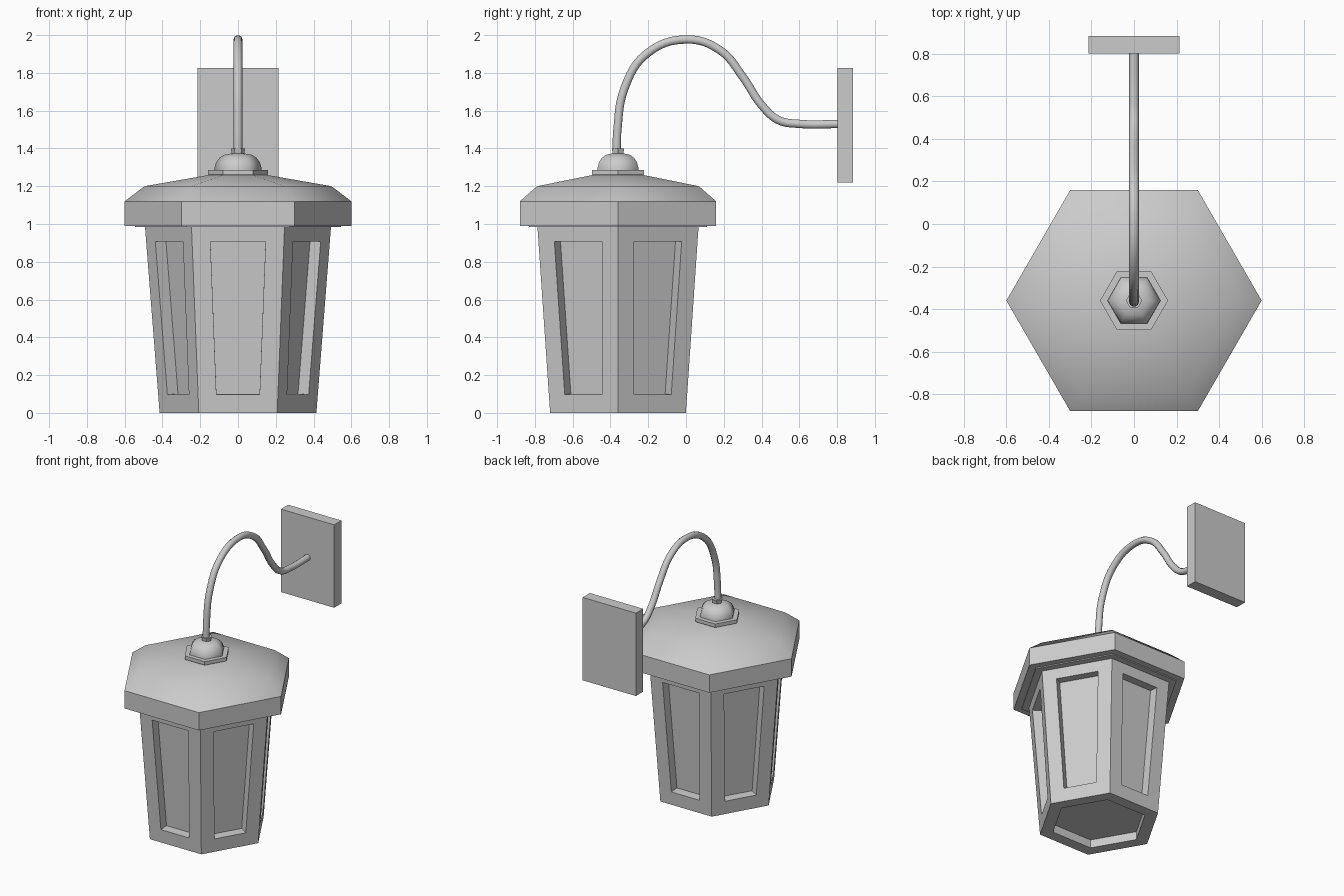
import bpy, bmesh, math
from mathutils import Vector

if "Cube" in bpy.data.objects:
    bpy.data.objects.remove(bpy.data.objects["Cube"])

CY = -0.36  # lantern axis offset in y


def finish(bm, name):
    bmesh.ops.recalc_face_normals(bm, faces=bm.faces)
    me = bpy.data.meshes.new(name)
    bm.to_mesh(me)
    bm.free()
    ob = bpy.data.objects.new(name, me)
    bpy.context.collection.objects.link(ob)
    return ob


def smooth(ob, degrees):
    bpy.ops.object.select_all(action='DESELECT')
    ob.select_set(True)
    bpy.context.view_layer.objects.active = ob
    bpy.ops.object.shade_smooth_by_angle(angle=math.radians(degrees))


def hex_stack(profile):
    """Six-sided solid from (radius, z) pairs, closed at both ends."""
    bm = bmesh.new()
    rings = []
    for r, z in profile:
        angles = [math.radians(60 * i) for i in range(6)]
        rings.append([bm.verts.new((r * math.cos(a), CY + r * math.sin(a), z)) for a in angles])
    for a, b in zip(rings, rings[1:]):
        for i in range(6):
            j = (i + 1) % 6
            bm.faces.new((a[i], a[j], b[j], b[i]))
    bm.faces.new(rings[0][::-1])
    bm.faces.new(rings[-1])
    bmesh.ops.recalc_face_normals(bm, faces=bm.faces)
    return bm


def recess(bm, faces, border, depth):
    """Inset each face and push it straight in."""
    for f in faces:
        n = f.normal.copy()
        bmesh.ops.inset_individual(bm, faces=[f], thickness=border, use_even_offset=True)
        inner = bmesh.ops.extrude_discrete_faces(bm, faces=[f])['faces'][0]
        bmesh.ops.translate(bm, verts=inner.verts, vec=-n * depth)


# tapered body with six recessed panes and a recessed underside
bm = hex_stack([(0.415, 0.0), (0.494, 1.005)])
bm.normal_update()
sides = [f for f in bm.faces if abs(f.normal.z) < 0.5]
base = [f for f in bm.faces if f.normal.z < -0.5]
recess(bm, sides, 0.097, 0.065)
recess(bm, base, 0.08, 0.06)
finish(bm, "lantern_body")

# roof with upright rim, and the thin lip beneath it
roof = finish(hex_stack([(0.6, 0.99), (0.6, 1.12), (0.495, 1.20), (0.14, 1.262)]), "roof")
smooth(roof, 40)
finish(hex_stack([(0.545, 0.983), (0.545, 1.0)]), "roof_lip")

# finial: plate, dome and collar
finish(hex_stack([(0.15, 1.25), (0.16, 1.265), (0.16, 1.287)]), "finial_plate")
dome = finish(hex_stack([(0.125, 1.28), (0.124, 1.30), (0.115, 1.328), (0.098, 1.35),
                         (0.075, 1.366), (0.03, 1.374)]), "finial_dome")
smooth(dome, 65)
finish(hex_stack([(0.03, 1.36), (0.038, 1.40)]), "finial_collar")

# curved hanging arm
path = [(-0.367, 1.375), (-0.363, 1.50), (-0.325, 1.72), (-0.21, 1.90), (0.0, 1.977),
        (0.18, 1.92), (0.30, 1.78), (0.40, 1.63), (0.49, 1.55), (0.60, 1.53), (0.83, 1.53)]
cu = bpy.data.curves.new("arm", 'CURVE')
cu.dimensions = '3D'
cu.bevel_depth = 0.023
cu.bevel_resolution = 3
cu.resolution_u = 6
cu.use_fill_caps = True
sp = cu.splines.new('BEZIER')
sp.bezier_points.add(len(path) - 1)
for p, (y, z) in zip(sp.bezier_points, path):
    p.co = (0, y, z)
    p.handle_left_type = p.handle_right_type = 'AUTO'
bpy.context.collection.objects.link(bpy.data.objects.new("arm", cu))

# wall plate
bm = bmesh.new()
bmesh.ops.create_cube(bm, size=1)
bmesh.ops.scale(bm, verts=bm.verts, vec=(0.43, 0.083, 0.605))
bmesh.ops.translate(bm, verts=bm.verts, vec=Vector((0, 0.843, 1.5225)))
finish(bm, "wall_plate")
